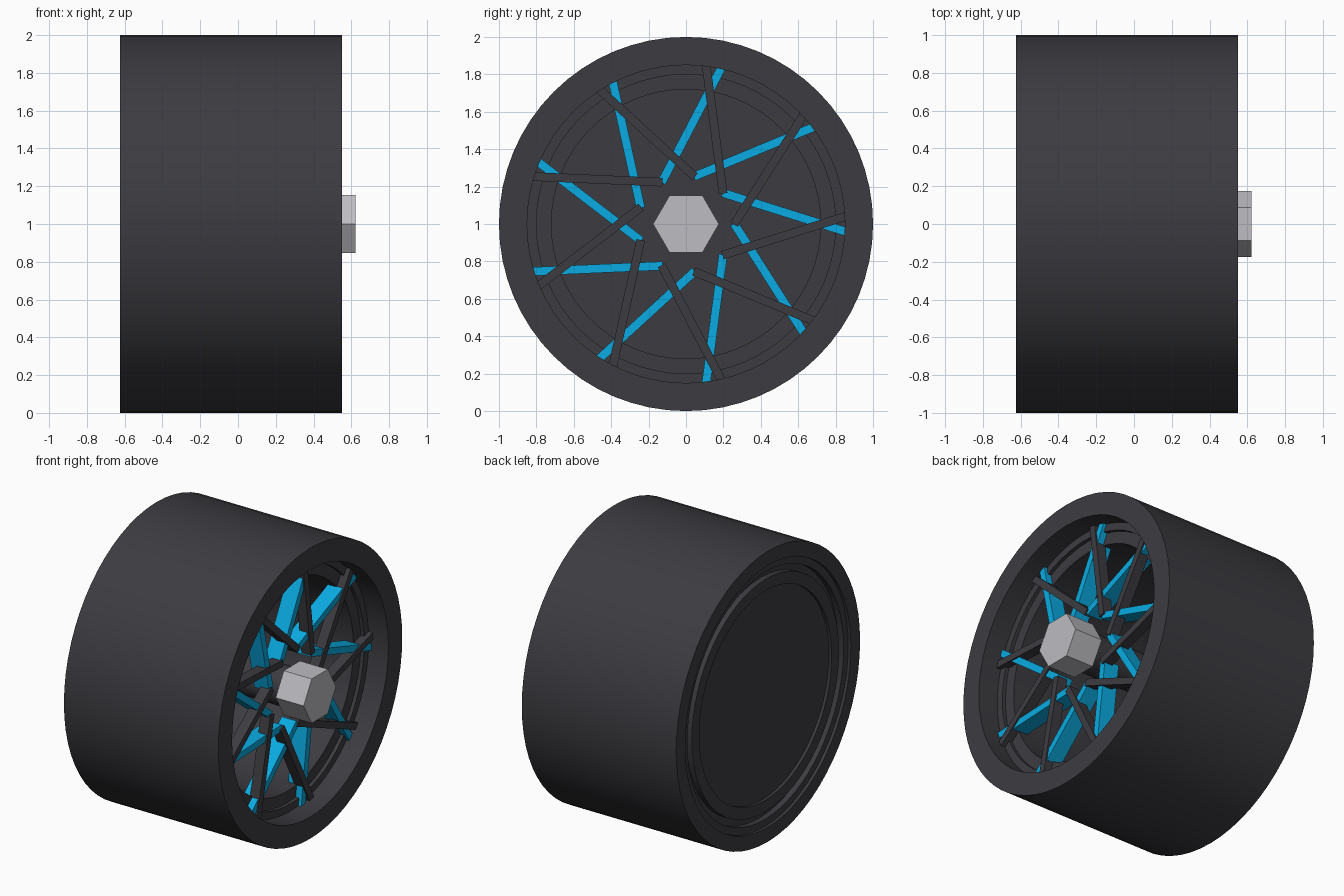
import bpy, bmesh, math
from mathutils import Vector, Matrix

cube = bpy.data.objects.get("Cube")
if cube:
    bpy.data.objects.remove(cube, do_unlink=True)

SPOKES = 9
CENTRE = Matrix.Translation((0, 0, 1))


def material(name, colour):
    mat = bpy.data.materials.new(name)
    mat.use_nodes = True
    mat.diffuse_color = (*colour, 1)
    bsdf = mat.node_tree.nodes["Principled BSDF"]
    bsdf.inputs["Base Color"].default_value = (*colour, 1)
    bsdf.inputs["Roughness"].default_value = 0.7
    return mat


charcoal = material("charcoal", (0.045, 0.045, 0.053))
blue = material("bright_blue", (0.003, 0.41, 0.76))
silver = material("silver", (0.51, 0.51, 0.54))


def finish(name, bm, mat, smooth=False):
    bmesh.ops.recalc_face_normals(bm, faces=bm.faces)
    bm.transform(CENTRE)
    mesh = bpy.data.meshes.new(name)
    bm.to_mesh(mesh)
    bm.free()
    mesh.materials.append(mat)
    obj = bpy.data.objects.new(name, mesh)
    bpy.context.collection.objects.link(obj)
    if smooth:
        bpy.ops.object.select_all(action="DESELECT")
        obj.select_set(True)
        bpy.context.view_layer.objects.active = obj
        bpy.ops.object.shade_smooth_by_angle(angle=math.radians(30))
    return obj


def lathe(name, profile, mat, sides=64, closed=True, smooth=True):
    """Revolve (x, radius) points around the wheel axis."""
    bm = bmesh.new()
    verts = [bm.verts.new((x, r, 0)) for x, r in profile]
    pairs = list(zip(verts, verts[1:]))
    if closed:
        pairs.append((verts[-1], verts[0]))
    edges = [bm.edges.new(p) for p in pairs]
    bmesh.ops.spin(bm, geom=verts + edges, cent=(0, 0, 0), axis=(1, 0, 0),
                   angle=math.tau, steps=sides)
    bmesh.ops.remove_doubles(bm, verts=bm.verts, dist=0.0005)
    return finish(name, bm, mat, smooth)


def spoke_set(name, mat, side, back, front, width=0.046):
    """Ring of slanted bars; side picks which way they lean."""
    bm = bmesh.new()
    outer = Vector((0, 0.87, -0.046 * side))
    inner = Vector((0, 0.195, 0.167 * side))
    along = outer - inner
    tilt = math.atan2(along.z, along.y)
    middle = (outer + inner) / 2
    middle.x = (back + front) / 2
    for i in range(SPOKES):
        turn = Matrix.Rotation(math.tau * i / SPOKES, 4, "X")
        bar = (turn @ Matrix.Translation(middle) @ Matrix.Rotation(tilt, 4, "X")
               @ Matrix.Diagonal((front - back, along.length, width, 1)))
        bmesh.ops.create_cube(bm, size=1, matrix=bar)
    return finish(name, bm, mat)


# Tyre with flat tread and open front lip
lathe("tyre", [(-0.625, 1), (0.55, 1), (0.55, 0.85), (0.3, 0.85),
               (0.3, 0.9), (-0.625, 0.9)], charcoal)

# Rim with stepped ledge and straight inner barrel
lathe("rim", [(0.4, 0.92), (0.4, 0.8), (0.375, 0.8), (0.375, 0.72),
              (-0.5, 0.72), (-0.5, 0.92)], charcoal)

# Back cover: one groove around a shallow dish
lathe("back_cover", [(-0.5, 0), (-0.5, 0.91), (-0.605, 0.91), (-0.605, 0.85),
                     (-0.565, 0.85), (-0.565, 0.8), (-0.605, 0.8),
                     (-0.605, 0.72), (-0.585, 0.72), (-0.585, 0)],
      charcoal, closed=False)

# Crossing spokes, dark just proud of blue
spoke_set("front_spokes", charcoal, -1, 0.36, 0.432)
spoke_set("rear_spokes", blue, 1, 0.31, 0.422)

# Axle and hexagonal centre nut
lathe("axle", [(-0.52, 0), (-0.52, 0.13), (0.44, 0.13), (0.44, 0)],
      charcoal, sides=32, closed=False)
lathe("centre_nut", [(0.41, 0), (0.41, 0.176), (0.623, 0.176), (0.623, 0)],
      silver, sides=6, closed=False, smooth=False)
